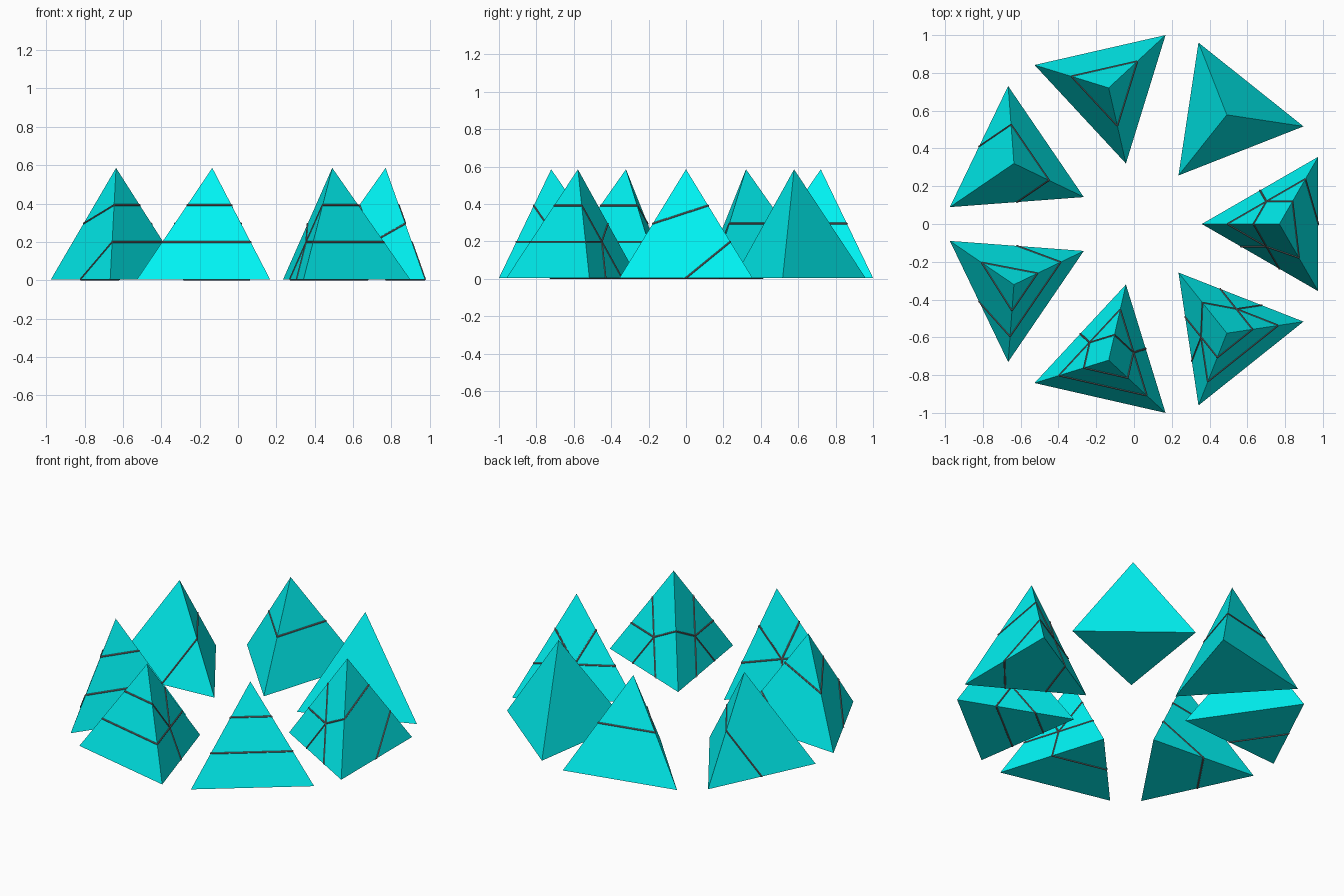
import bpy, bmesh, math
from itertools import combinations
from mathutils import Vector, Matrix

if "Cube" in bpy.data.objects:
    bpy.data.objects.remove(bpy.data.objects["Cube"])

N = 7
R = 0.4107          # circumradius of a tetrahedron's base
RING = 0.7393       # radius of the ring of tetrahedra
CX = 0.0304         # shift that centres the ring's bounds
TUBE = 0.005        # radius of the strands on the faces
PAIRS = list(combinations(range(4), 2))   # AB AC AD BC BD CD

# Strand crossings on each edge, one string per tetrahedron
STRANDS = ["212112", "000000", "001011", "011110", "102112", "112022", "221022"]


def material(name, color):
    m = bpy.data.materials.new(name)
    m.diffuse_color = color
    m.use_nodes = True
    m.node_tree.nodes["Principled BSDF"].inputs["Base Color"].default_value = m.diffuse_color
    return m


cyan = material("cyan", (0.0, 0.9, 0.9, 1))
dark = material("dark_grey", (0.2, 0.2, 0.2, 1))


def add_object(name, bm, mat):
    bmesh.ops.recalc_face_normals(bm, faces=bm.faces)
    me = bpy.data.meshes.new(name)
    bm.to_mesh(me)
    bm.free()
    me.materials.append(mat)
    ob = bpy.data.objects.new(name, me)
    bpy.context.collection.objects.link(ob)
    return ob


def polar(c, r, a, z=TUBE):
    return Vector((c[0] + r * math.cos(a), c[1] + r * math.sin(a), z))


def add_tube(bm, p, q):
    d = q - p
    rot = d.to_track_quat('Z', 'Y').to_matrix().to_4x4()
    bmesh.ops.create_cone(bm, cap_ends=True, segments=8, radius1=TUBE, radius2=TUBE,
                          depth=d.length, matrix=Matrix.Translation((p + q) / 2) @ rot)


def face_segments(pts, tri, count):
    """Strands on one face: corner arcs, or a star when the crossings are odd."""
    def n(i, j):
        return count[(min(i, j), max(i, j))]

    def mark(i, j, k):      # k-th crossing counted from corner i
        return pts[i].lerp(pts[j], (k + 1) / (n(i, j) + 1))

    if sum(n(i, j) for i, j in combinations(tri, 2)) % 2:
        mid = sum((pts[i] for i in tri), Vector()) / 3
        return [(mid, mark(i, j, k)) for i, j in combinations(tri, 2) for k in range(n(i, j))]
    segs = []
    for i in tri:
        a, b = [j for j in tri if j != i]
        for k in range((n(i, a) + n(i, b) - n(a, b)) // 2):
            segs.append((mark(i, a, k), mark(i, b, k)))
    return segs


for t, code in enumerate(STRANDS):
    ang = 2 * math.pi * t / N
    c = polar((CX, 0), RING, ang)
    # Inner corner, two outer corners, apex
    pts = [polar(c, R, ang + math.radians(a)) for a in (180, -60, 60)]
    pts.append(c + Vector((0, 0, R * math.sqrt(2))))
    tris = list(combinations(range(4), 3))

    # Solid tetrahedron
    bm = bmesh.new()
    vs = [bm.verts.new(p) for p in pts]
    for tri in tris:
        bm.faces.new([vs[i] for i in tri])
    add_object(f"tetrahedron_{t + 1}", bm, cyan)

    # Thin strands lying on its faces
    count = dict(zip(PAIRS, map(int, code)))
    segs = [s for tri in tris for s in face_segments(pts, tri, count)]
    if segs:
        bm = bmesh.new()
        for p, q in segs:
            add_tube(bm, p, q)
        add_object(f"strands_{t + 1}", bm, dark)
